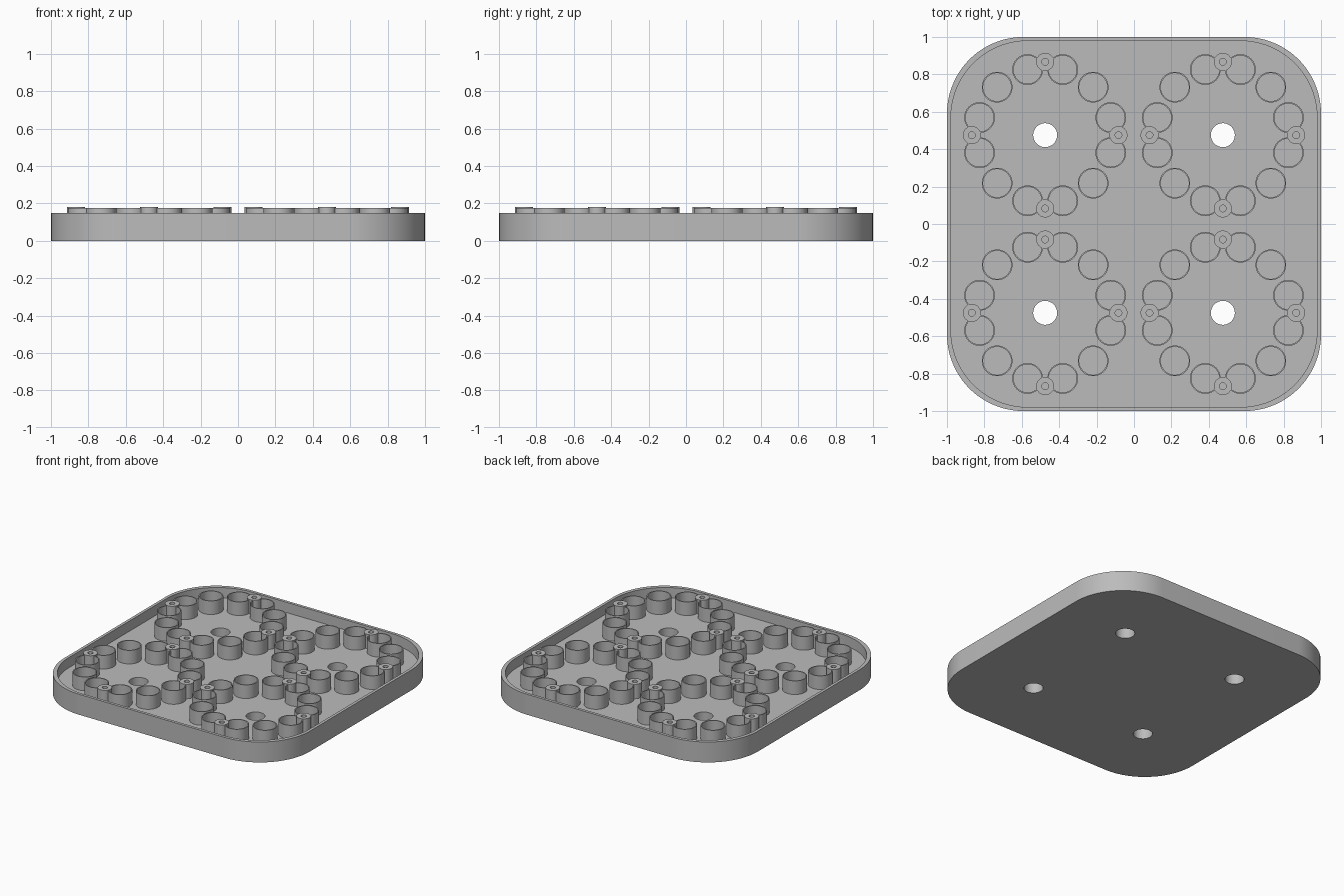
import bpy, bmesh, math
from mathutils import Vector

if "Cube" in bpy.data.objects:
    bpy.data.objects.remove(bpy.data.objects["Cube"])

FLOOR, RIM = 0.075, 0.15
PITCH = 0.475          # distance of each cluster centre from the axes

grey = bpy.data.materials.new("light_grey")
grey.diffuse_color = (0.5, 0.5, 0.5, 1)
grey.use_nodes = True
grey.node_tree.nodes["Principled BSDF"].inputs["Base Color"].default_value = grey.diffuse_color


def rounded_square(half, radius, steps=24):
    """Outline of a square with round corners."""
    pts, c = [], half - radius
    for q, (sx, sy) in enumerate([(1, 1), (-1, 1), (-1, -1), (1, -1)]):
        for i in range(steps + 1):
            a = math.pi / 2 * (q + i / steps)
            pts.append((sx * c + radius * math.cos(a), sy * c + radius * math.sin(a)))
    return pts


def circle(radius, n, cx=0, cy=0):
    return [(cx + radius * math.cos(2 * math.pi * i / n),
             cy + radius * math.sin(2 * math.pi * i / n)) for i in range(n)]


def prism(bm, pts, z0, z1):
    """Solid extrusion of an outline."""
    face = bm.faces.new([bm.verts.new((x, y, z0)) for x, y in pts])
    top = bmesh.ops.extrude_face_region(bm, geom=[face])["geom"]
    bmesh.ops.translate(bm, vec=Vector((0, 0, z1 - z0)),
                        verts=[v for v in top if isinstance(v, bmesh.types.BMVert)])


def tube(bm, cx, cy, outer, inner, z0, z1, n):
    """Open-ended pipe with a wall of real thickness."""
    loops = [[bm.verts.new((x, y, z)) for x, y in circle(r, n, cx, cy)]
             for r, z in ((outer, z0), (outer, z1), (inner, z1), (inner, z0))]
    for k in range(4):
        a, b = loops[k], loops[(k + 1) % 4]
        for i in range(n):
            j = (i + 1) % n
            bm.faces.new((a[i], a[j], b[j], b[i]))


def to_mesh(bm, name):
    bmesh.ops.recalc_face_normals(bm, faces=bm.faces)
    mesh = bpy.data.meshes.new(name)
    bm.to_mesh(mesh)
    bm.free()
    mesh.materials.append(grey)
    return mesh


def add(name, mesh, loc=(0, 0, 0)):
    ob = bpy.data.objects.new(name, mesh)
    ob.location = loc
    bpy.context.collection.objects.link(ob)
    return ob


def smooth(ob):
    bpy.ops.object.select_all(action='DESELECT')
    ob.select_set(True)
    bpy.context.view_layer.objects.active = ob
    bpy.ops.object.shade_smooth_by_angle(angle=math.radians(30))


centres = [(sx * PITCH, sy * PITCH) for sx in (-1, 1) for sy in (-1, 1)]

# Tray body
bm = bmesh.new()
prism(bm, rounded_square(1.0, 0.41), 0, RIM)
tray = add("tray", to_mesh(bm, "tray"))

# Recess and four through holes
bm = bmesh.new()
prism(bm, rounded_square(0.979, 0.41), FLOOR, RIM + 0.1)
recess = add("recess_cutter", to_mesh(bm, "recess_cutter"))
bm = bmesh.new()
for cx, cy in centres:
    prism(bm, circle(0.064, 48, cx, cy), -0.1, FLOOR + 0.05)
holes = add("hole_cutter", to_mesh(bm, "hole_cutter"))
for cutter in (recess, holes):
    cutter.hide_render = True
    cutter.hide_set(True)
    mod = tray.modifiers.new(cutter.name, 'BOOLEAN')
    mod.operation, mod.solver, mod.object = 'DIFFERENCE', 'EXACT', cutter
    with bpy.context.temp_override(object=tray, active_object=tray):
        bpy.ops.object.modifier_apply(modifier=mod.name)
for cutter in (recess, holes):
    bpy.data.objects.remove(cutter)
smooth(tray)

# Ring of twelve thin-walled cups
bm = bmesh.new()
for k in range(12):
    a = math.radians(15 + 30 * k)
    tube(bm, 0.363 * math.cos(a), 0.363 * math.sin(a), 0.082, 0.075, FLOOR, 0.175, 48)
cups = to_mesh(bm, "cup_ring")

# Four screw bosses, slightly taller than the cups
bm = bmesh.new()
for k in range(4):
    a = math.pi / 2 * k
    tube(bm, 0.392 * math.cos(a), 0.392 * math.sin(a), 0.048, 0.018, FLOOR, 0.181, 32)
bosses = to_mesh(bm, "boss_ring")

# Repeat the rings around each hole
for i, (cx, cy) in enumerate(centres):
    for name, mesh in (("cup_ring", cups), ("boss_ring", bosses)):
        ob = add(f"{name}_{i + 1}", mesh, (cx, cy, 0))
        if i == 0:
            smooth(ob)
